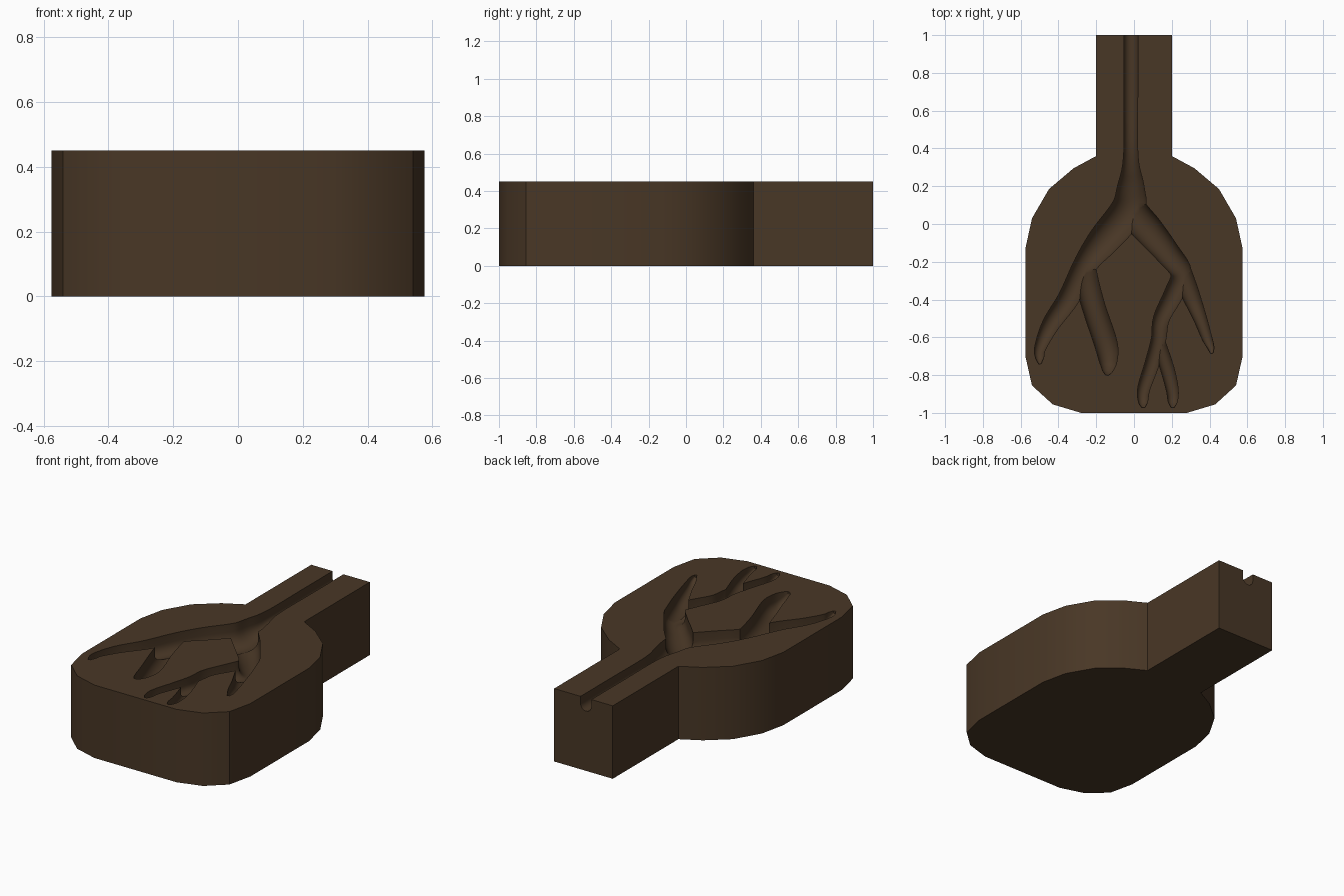
import bpy, bmesh, math
from mathutils import Vector

if "Cube" in bpy.data.objects:
    bpy.data.objects.remove(bpy.data.objects["Cube"])

H = 0.45  # block height

brown = bpy.data.materials.new("dark_brown")
brown.diffuse_color = (0.066, 0.038, 0.019, 1)
brown.use_nodes = True
brown.node_tree.nodes["Principled BSDF"].inputs["Base Color"].default_value = brown.diffuse_color


def new_object(name, bm):
    bmesh.ops.recalc_face_normals(bm, faces=bm.faces[:])
    mesh = bpy.data.meshes.new(name)
    bm.to_mesh(mesh)
    bm.free()
    obj = bpy.data.objects.new(name, mesh)
    bpy.context.collection.objects.link(obj)
    mesh.materials.append(brown)
    return obj


# Block: mirrored half outline extruded upwards
half = [(0.2, 1), (0.2, 0.36), (0.32, 0.295), (0.45, 0.185), (0.54, 0.03),
        (0.575, -0.13), (0.575, -0.70), (0.54, -0.855), (0.43, -0.955), (0.28, -1)]
outline = half + [(-x, y) for x, y in reversed(half)]
bm = bmesh.new()
base = bm.faces.new([bm.verts.new((x, y, 0)) for x, y in outline])
top = bmesh.ops.extrude_face_region(bm, geom=[base])
bmesh.ops.translate(bm, vec=(0, 0, H),
                    verts=[v for v in top["geom"] if isinstance(v, bmesh.types.BMVert)])
block = new_object("airway_block", bm)


def smooth_path(pts, steps=5):
    """Catmull-Rom curve through (x, y, radius) points."""
    p = [Vector(q) for q in pts]
    p = [p[0] * 2 - p[1]] + p + [p[-1] * 2 - p[-2]]
    out = []
    for a, b, c, d in zip(p, p[1:], p[2:], p[3:]):
        for i in range(steps):
            t = i / steps
            out.append(0.5 * (2 * b + (c - a) * t + (2 * a - 5 * b + 4 * c - d) * t * t
                              + (3 * b - a - 3 * c + d) * t ** 3))
    return out + [p[-2]]


def channel(name, pts, n=12):
    """U-shaped cutter: round floor, upright walls, open above the block."""
    path = smooth_path(pts)
    bm = bmesh.new()
    rings = []
    for i, q in enumerate(path):
        d = path[min(i + 1, len(path) - 1)] - path[max(i - 1, 0)]
        side = Vector((-d.y, d.x, 0)).normalized()
        r = max(q.z, 0.006)
        zc = H - min(0.05, 1.2 * r)
        c = Vector((q.x, q.y, 0))
        ring = [c + side * r + Vector((0, 0, H + 0.1))]
        for k in range(n + 1):
            a = math.pi * k / n
            ring.append(c + side * r * math.cos(a) + Vector((0, 0, zc - r * math.sin(a))))
        ring.append(c - side * r + Vector((0, 0, H + 0.1)))
        rings.append([bm.verts.new(v) for v in ring])
    m = n + 3
    for a, b in zip(rings, rings[1:]):
        for k in range(m):
            bm.faces.new((a[k], a[(k + 1) % m], b[(k + 1) % m], b[k]))
    bm.faces.new(rings[0])
    bm.faces.new(rings[-1])
    obj = new_object(name, bm)
    obj.hide_render = True
    return obj


# Branching channels, each a path of (x, y, half width)
branches = {
    "trunk_left": [(-0.017, 1.1, 0.037), (-0.017, 0.7, 0.037), (-0.017, 0.36, 0.038),
                   (-0.017, 0.2, 0.07), (-0.035, 0.07, 0.09), (-0.16, -0.085, 0.082),
                   (-0.255, -0.21, 0.062), (-0.345, -0.39, 0.055), (-0.44, -0.53, 0.045),
                   (-0.495, -0.65, 0.03), (-0.5, -0.705, 0.022), (-0.498, -0.74, 0.007)],
    "left_inner": [(-0.255, -0.22, 0.05), (-0.245, -0.32, 0.06), (-0.21, -0.45, 0.06),
                   (-0.15, -0.63, 0.06), (-0.137, -0.72, 0.048), (-0.14, -0.775, 0.028),
                   (-0.144, -0.8, 0.008)],
    "right_main": [(-0.017, 0.18, 0.06), (-0.005, 0.07, 0.078), (0.075, -0.03, 0.078),
                   (0.175, -0.15, 0.065), (0.25, -0.26, 0.055), (0.21, -0.37, 0.05),
                   (0.145, -0.5, 0.042), (0.13, -0.61, 0.038), (0.095, -0.74, 0.037),
                   (0.052, -0.87, 0.032), (0.048, -0.94, 0.024), (0.05, -0.972, 0.008)],
    "right_outer": [(0.24, -0.22, 0.05), (0.27, -0.3, 0.05), (0.30, -0.375, 0.046),
                    (0.35, -0.5, 0.034), (0.385, -0.6, 0.026), (0.405, -0.65, 0.018),
                    (0.412, -0.685, 0.007)],
    "right_twig": [(0.13, -0.62, 0.032), (0.155, -0.7, 0.035), (0.183, -0.79, 0.035),
                   (0.203, -0.88, 0.031), (0.205, -0.94, 0.024), (0.204, -0.972, 0.008)],
}

# Carve every channel out of the block
bpy.context.view_layer.objects.active = block
for name, pts in branches.items():
    cutter = channel(name + "_cutter", pts)
    mod = block.modifiers.new(name, 'BOOLEAN')
    mod.operation = 'DIFFERENCE'
    mod.solver = 'EXACT'
    mod.use_self = True
    mod.object = cutter
    bpy.ops.object.modifier_apply(modifier=mod.name)
    bpy.data.objects.remove(cutter)

bpy.ops.object.select_all(action='DESELECT')
block.select_set(True)
bpy.ops.object.shade_smooth_by_angle(angle=math.radians(35))
